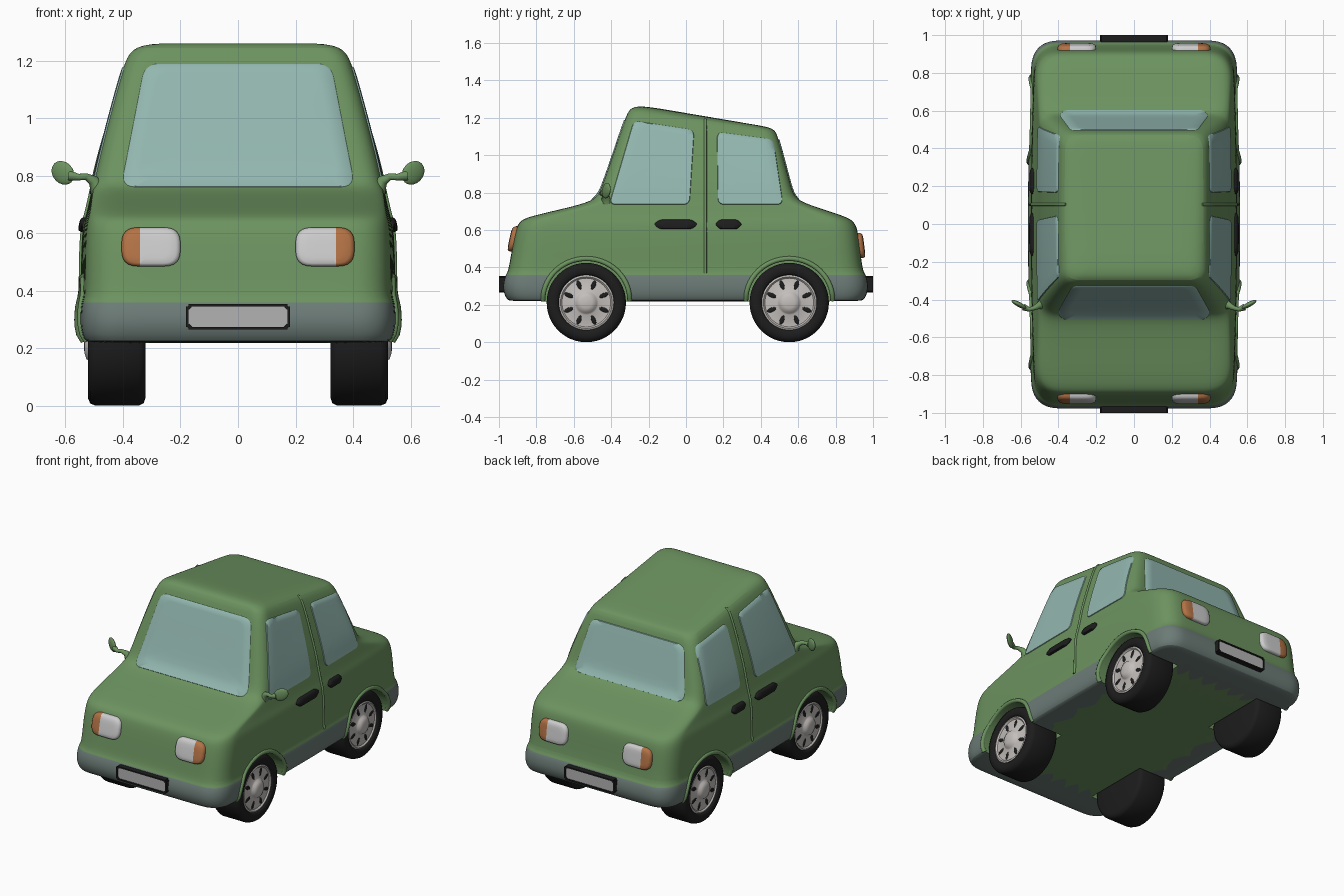
import bpy, bmesh
from math import sin, cos, pi, radians
from mathutils import Vector, Matrix
from mathutils.bvhtree import BVHTree

if "Cube" in bpy.data.objects:
    bpy.data.objects.remove(bpy.data.objects["Cube"])


def material(name, *rgb):
    m = bpy.data.materials.new(name)
    m.diffuse_color = (*rgb, 1)
    m.use_nodes = True
    m.node_tree.nodes["Principled BSDF"].inputs["Base Color"].default_value = m.diffuse_color
    return m


GREEN = material("green_paint", .15, .29, .115)
TRIM = material("grey_trim", .15, .2, .185)
GLASS = material("glass", .29, .47, .43)
BLACK = material("black_rubber", .012, .012, .012)
WHITE = material("lamp_white", .6, .6, .6)
AMBER = material("lamp_amber", .45, .17, .06)
RIM = material("rim_metal", .55, .52, .5)
PLATE = material("plate_grey", .45, .45, .45)


def finish(name, bm, mats, mirror=False, angle=40):
    me = bpy.data.meshes.new(name)
    bm.to_mesh(me)
    bm.free()
    ob = bpy.data.objects.new(name, me)
    bpy.context.collection.objects.link(ob)
    for m in mats:
        me.materials.append(m)
    shade(ob, angle)
    if mirror:
        ob.modifiers.new("Mirror", 'MIRROR').use_mirror_merge = False
    return ob


def shade(ob, angle):
    bpy.ops.object.select_all(action='DESELECT')
    ob.select_set(True)
    bpy.context.view_layer.objects.active = ob
    bpy.ops.object.shade_smooth_by_angle(angle=radians(angle))


def bridge(bm, rings):
    for a, b in zip(rings, rings[1:]):
        for i in range(len(a)):
            j = (i + 1) % len(a)
            yield bm.faces.new((a[i], a[j], b[j], b[i]))


def round_poly(pts, r, n=6, sub=6):
    """2D outline with rounded corners and subdivided straight edges."""
    P, out = [Vector(p) for p in pts], []
    for i, p in enumerate(P):
        q, s = P[i - 1], P[(i + 1) % len(P)]
        a, b = p + (q - p).normalized() * r, p + (s - p).normalized() * r
        for k in range(n + 1):
            t = k / n
            out.append(a * (1 - t) ** 2 + p * 2 * t * (1 - t) + b * t * t)
        c = s + (p - s).normalized() * r
        out += [b.lerp(c, k / sub) for k in range(1, sub)]
    return out


# Body shell: stacked rounded rectangles (front y, back y, half width, front z, back z, corner)
LEVELS = [(-.93, .925, .52, .218, .218, .12), (-.955, .95, .548, .222, .222, .13),
          (-.978, .973, .562, .27, .27, .15), (-.978, .973, .562, .32, .32, .15),
          (-.962, .96, .556, .365, .365, .15), (-.95, .945, .547, .378, .378, .15),
          (-.93, .93, .547, .50, .50, .15), (-.91, .918, .543, .60, .60, .15),
          (-.893, .90, .536, .643, .643, .15), (-.85, .86, .526, .672, .672, .14),
          (-.54, .64, .512, .738, .738, .1), (-.475, .58, .503, .775, .775, .09),
          (-.445, .56, .493, .84, .84, .09), (-.325, .495, .402, 1.20, 1.09, .08),
          (-.302, .475, .372, 1.25, 1.138, .08), (-.25, .43, .315, 1.266, 1.153, .07),
          (-.12, .3, .18, 1.246, 1.174, .05)]
bm = bmesh.new()
rings = []
for yf, yb, hw, zf, zb, r in LEVELS:
    outline = round_poly([(-hw, yf), (hw, yf), (hw, yb), (-hw, yb)], r)
    rings.append([bm.verts.new((p.x * (1 - .04 * p.y ** 2), p.y,
                                zf + (zb - zf) * (p.y - yf) / (yb - yf))) for p in outline])
for i, f in enumerate(bridge(bm, rings)):
    f.material_index = int(i // len(rings[0]) < 4)
bm.faces.new(rings[0][::-1])
bm.faces.new(rings[-1])
body = finish("body", bm, [GREEN, TRIM])
body.modifiers.new("Smooth", 'SUBSURF').levels = 2
for p in body.data.polygons:
    p.use_smooth = True
shell = BVHTree.FromObject(body, bpy.context.evaluated_depsgraph_get())

# Wheel wells cut out of the shell
WHEELS = {"front": -.533, "rear": .552}
bm = bmesh.new()
for y in WHEELS.values():
    for s in (-1, 1):
        bmesh.ops.create_cone(bm, cap_ends=True, segments=48, radius1=.224, radius2=.224, depth=.4,
                              matrix=Matrix.Translation((s * .505, y, .212)) @ Matrix.Rotation(pi / 2, 4, 'Y'))
cutter = finish("well_cutter", bm, [GREEN])
cutter.hide_render = True
cut = body.modifiers.new("Wells", 'BOOLEAN')
cut.operation, cut.solver, cut.object = 'DIFFERENCE', 'EXACT', cutter
mesh = bpy.data.meshes.new_from_object(body.evaluated_get(bpy.context.evaluated_depsgraph_get()))
body.modifiers.clear()
body.data = mesh
bpy.data.objects.remove(cutter)
shade(body, 35)

SIDES = {'side': Vector((1, 0, 0)), 'front': Vector((0, -1, 0)), 'back': Vector((0, 1, 0))}


def on_shell(p, side, h):
    """Project a 2D point onto the body from one side, lifted by h."""
    d = SIDES[side]
    o = Vector((0, p[0], p[1])) if side == 'side' else Vector((p[0], 0, p[1]))
    return shell.ray_cast(o + d * 3, -d)[0] + d * h


def panel(name, pts, r, side, steps, mats, mirror=False, split=None):
    """Patch that follows the body; steps are (scale, height) rings toward the middle."""
    outline = round_poly(pts, r)
    c = sum(outline, Vector((0, 0))) / len(outline)
    bm = bmesh.new()
    rings = [[bm.verts.new(on_shell(c + (p - c) * s, side, h)) for p in outline] for s, h in steps]
    list(bridge(bm, rings))
    mid, last = bm.verts.new(on_shell(c, side, steps[-1][1])), rings[-1]
    for i, v in enumerate(last):
        bm.faces.new((v, last[(i + 1) % len(last)], mid))
    bm.normal_update()
    if sum((f.normal * f.calc_area() for f in bm.faces), Vector()).dot(SIDES[side]) < 0:
        bmesh.ops.reverse_faces(bm, faces=bm.faces)
    if split:
        bmesh.ops.bisect_plane(bm, geom=bm.verts[:] + bm.edges[:] + bm.faces[:],
                               plane_co=(split, 0, 0), plane_no=(1, 0, 0))
        for f in bm.faces:
            f.material_index = int(f.calc_center_median().x > split)
    return finish(name, bm, mats, mirror, 50)


def tube(name, pts, radii, mat):
    cu = bpy.data.curves.new(name, 'CURVE')
    cu.dimensions, cu.bevel_depth, cu.bevel_resolution, cu.use_fill_caps = '3D', 1, 3, True
    sp = cu.splines.new('POLY')
    sp.points.add(len(pts) - 1)
    for q, p, r in zip(sp.points, pts, radii):
        q.co, q.radius = (*p, 1), r
    tmp = bpy.data.objects.new("tmp", cu)
    bm = bmesh.new()
    me = tmp.to_mesh()
    bm.from_mesh(me)
    bpy.data.objects.remove(tmp)
    return finish(name, bm, [mat], True, 60)


# Windows
PANE = [(1, -.002), (.985, .005), (.85, .005), (.7, .005), (.5, .005), (.25, .005)]
panel("windscreen", [(-.408, .76), (.408, .76), (.325, 1.19), (-.325, 1.19)], .05, 'front', PANE, [GLASS])
panel("rear_window", [(-.4, .765), (.4, .765), (.335, 1.085), (-.335, 1.085)], .05, 'back', PANE, [GLASS])
panel("front_side_window", [(-.412, .735), (.02, .735), (.045, 1.135), (-.28, 1.185)], .035, 'side', PANE, [GLASS], True)
panel("rear_side_window", [(.17, .735), (.52, .735), (.468, 1.085), (.165, 1.125)], .035, 'side', PANE, [GLASS], True)

# Lamps with amber outer ends
LENS = [(1, -.01), (1, .008), (.95, .018), (.85, .023), (.6, .025), (.3, .025)]
for name, side, z in (("headlamp", 'front', .485), ("tail_lamp", 'back', .45)):
    panel(name, [(.2, z), (.405, z), (.405, z + .135), (.2, z + .135)], .055, side, LENS, [WHITE, AMBER], True, .34)

# Door handles, door seam and wheel arch lips
GRIP = [(1, -.004), (1, .006), (.85, .014), (.5, .016)]
panel("front_door_handle", [(-.175, .63), (-.14, .605), (.03, .605), (.065, .63), (.03, .655), (-.14, .655)],
      .015, 'side', GRIP, [BLACK], True)
panel("rear_door_handle", [(.155, .63), (.18, .605), (.275, .605), (.3, .63), (.275, .655), (.18, .655)],
      .012, 'side', GRIP, [BLACK], True)
seam = [on_shell((.103, .37 + .82 * i / 24), 'side', 0) for i in range(25)]
tube("door_seam", seam, [.008] * 25, GREEN)
for end, y in WHEELS.items():
    arc = [on_shell((y + .232 * cos(a), .225 + .222 * sin(a)), 'side', -.002)
           for a in (pi * i / 28 for i in range(29))]
    tube(end + "_arch_lip", arc, [.013] * 29, GREEN)

# Wing mirrors
tube("mirror_stalk", [(.485, -.425, .75), (.505, -.432, .785), (.53, -.445, .797), (.555, -.452, .795), (.585, -.44, .8)],
     [.03, .018, .012, .012, .018], GREEN)
bm = bmesh.new()
bmesh.ops.create_uvsphere(bm, u_segments=24, v_segments=14, radius=1, matrix=Matrix.Translation((.609, -.426, .81))
                          @ Matrix.Rotation(radians(28), 4, 'Z') @ Matrix.Rotation(radians(-35), 4, 'Y')
                          @ Matrix.Diagonal((.047, .013, .038, 1)))
finish("mirror_head", bm, [GREEN], True, 60)

# Number plates with a raised black frame
for name, s in (("front_plate", -1), ("rear_plate", 1)):
    bm = bmesh.new()
    bmesh.ops.create_cube(bm, size=1, matrix=Matrix.Translation((0, s * .98, .309)) @ Matrix.Diagonal((.36, .04, .088, 1)))
    bmesh.ops.bevel(bm, geom=[e for e in bm.edges if abs(e.verts[0].co.y - e.verts[1].co.y) > .01],
                    offset=.008, segments=3, affect='EDGES')
    face = max(bm.faces, key=lambda f: f.calc_center_median().y * s)
    bmesh.ops.inset_region(bm, faces=[face], thickness=.012)
    bmesh.ops.inset_region(bm, faces=[face], thickness=.001, depth=-.006)
    face.material_index = 1
    finish(name, bm, [BLACK, PLATE], angle=30)


def lathe(name, profile, y, mat):
    """Spin (radius, x) points round a wheel axle."""
    bm = bmesh.new()
    rings = [[bm.verts.new((x, y + r * cos(a), .212 + r * sin(a))) for a in (2 * pi * i / 48 for i in range(48))]
             for r, x in profile]
    list(bridge(bm, rings))
    bm.faces.new(rings[0])
    bm.faces.new(rings[-1])
    bmesh.ops.recalc_face_normals(bm, faces=bm.faces)
    finish(name, bm, [mat], True, 45)


# Wheels: tyre, domed rim and eight dark slots
for end, y in WHEELS.items():
    lathe(end + "_tyre", [(.02, .322), (.185, .322), (.203, .328), (.212, .345), (.212, .495), (.204, .514),
                          (.185, .522), (.158, .522), (.147, .512), (.145, .49), (.02, .49)], y, BLACK)
    lathe(end + "_rim", [(.147, .488), (.147, .512), (.138, .516), (.13, .508), (.066, .511), (.057, .516),
                         (.05, .527), (.03, .534), (.005, .536)], y, RIM)
    bm = bmesh.new()
    for i in range(8):
        bmesh.ops.create_uvsphere(bm, u_segments=12, v_segments=8, radius=1,
                                  matrix=Matrix.Translation((0, y, .212)) @ Matrix.Rotation(pi * (i + .5) / 4, 4, 'X')
                                  @ Matrix.Translation((.508, .1, 0)) @ Matrix.Diagonal((.005, .028, .012, 1)))
    finish(end + "_rim_slots", bm, [BLACK], True, 60)
